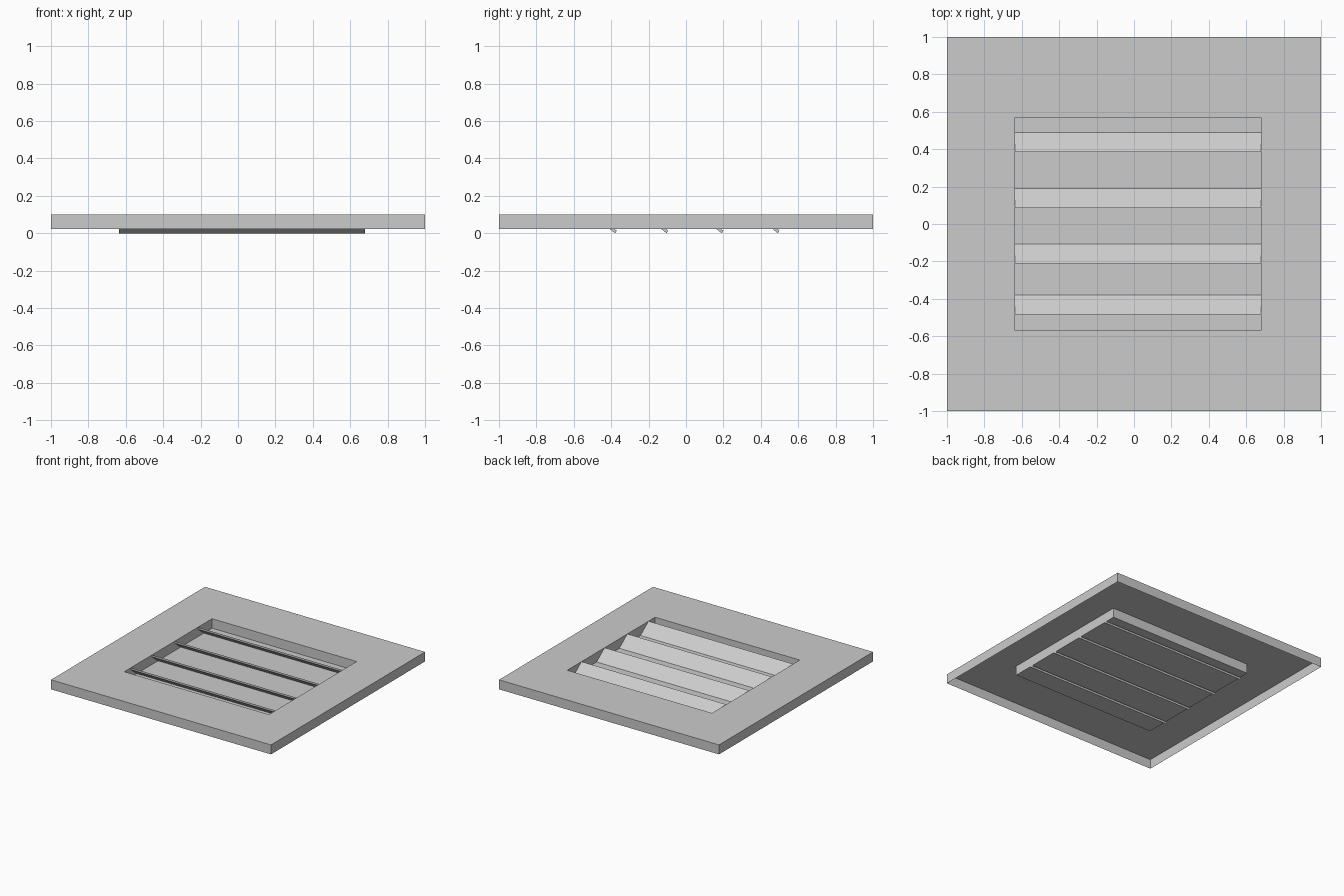
import bpy

if "Cube" in bpy.data.objects:
    bpy.data.objects.remove(bpy.data.objects["Cube"])

X0, X1, Y = -0.635, 0.68, 0.57      # recess outline
LOW, TOP = 0.022, 0.10              # panel rim and top heights


def make(name, verts, faces):
    mesh = bpy.data.meshes.new(name)
    mesh.from_pydata(verts, [], faces)
    mesh.update()
    obj = bpy.data.objects.new(name, mesh)
    bpy.context.collection.objects.link(obj)
    return obj


def ring(x0, x1, y0, y1, z):
    return [(x0, y0, z), (x1, y0, z), (x1, y1, z), (x0, y1, z)]


# Hollow panel: outer skirt, top border, recess walls and recess floor
rings = [ring(-1, 1, -1, 1, LOW), ring(-1, 1, -1, 1, TOP),
         ring(X0, X1, -Y, Y, TOP), ring(X0, X1, -Y, Y, LOW)]
verts = [v for r in rings for v in r]
faces = [(4*k + i, 4*k + (i + 1) % 4, 4*k + 4 + (i + 1) % 4, 4*k + 4 + i)
         for k in range(3) for i in range(4)]
faces.append((12, 13, 14, 15))
make("vent_panel", verts, faces)

# Tilted louvre slats, poking slightly through the recess floor
for n, peak in enumerate((-0.485, -0.21, 0.085, 0.385)):
    profile = [(0, TOP), (0.0, 0.084), (0.106, 0.0), (0.115, 0.014)]
    sv = [(x, peak + y, z) for x in (X0, X1) for y, z in profile]
    sf = [(i, (i + 1) % 4, 4 + (i + 1) % 4, 4 + i) for i in range(4)]
    sf += [(3, 2, 1, 0), (4, 5, 6, 7)]
    make(f"louvre_slat_{n + 1}", sv, sf)
